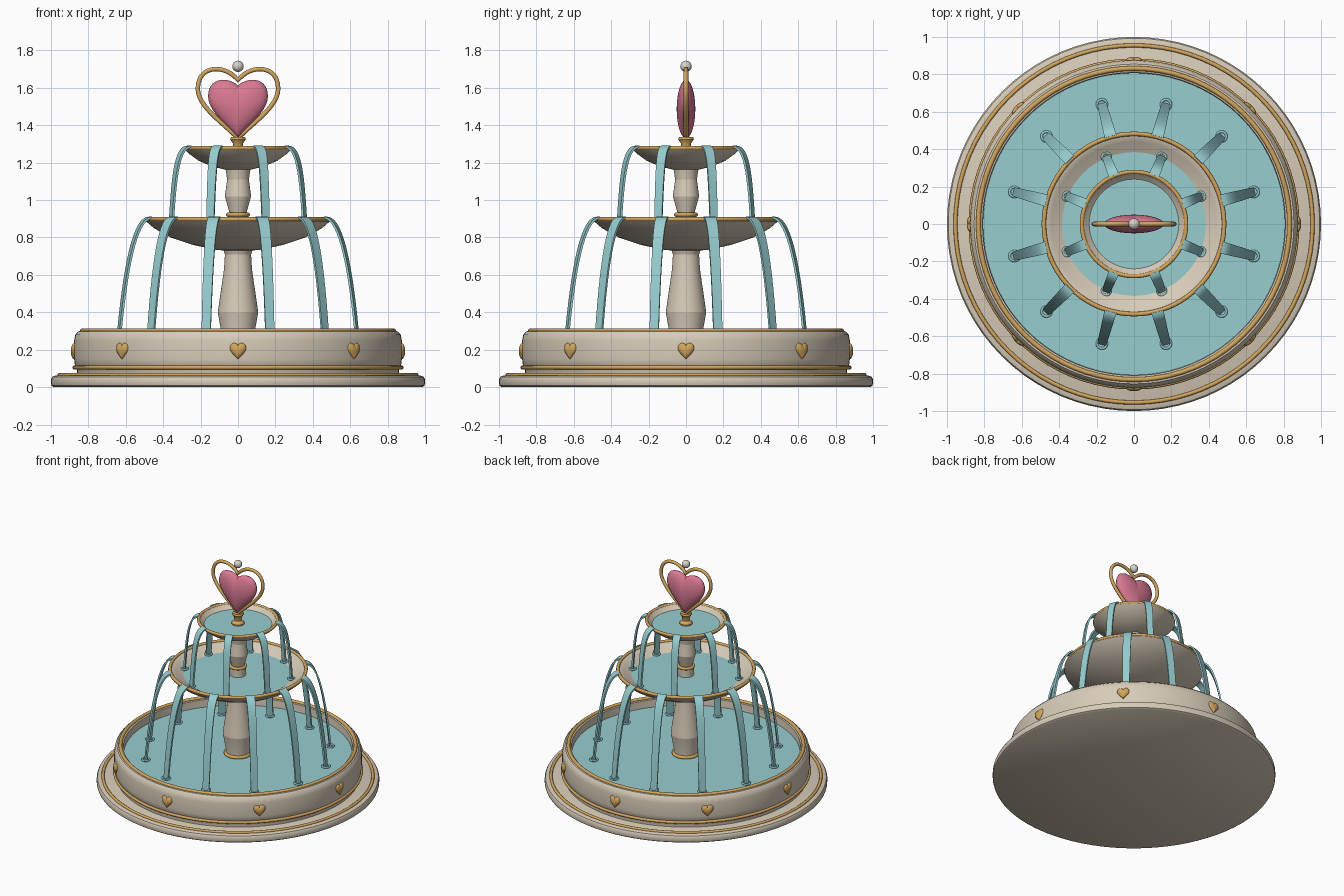
import bpy, bmesh, math
from mathutils import Vector, Matrix
from mathutils.geometry import interpolate_bezier

cube = bpy.data.objects.get("Cube")
if cube:
    bpy.data.objects.remove(cube, do_unlink=True)


def material(name, rgb):
    m = bpy.data.materials.new(name)
    m.use_nodes = True
    m.diffuse_color = (*rgb, 1)
    m.node_tree.nodes["Principled BSDF"].inputs["Base Color"].default_value = (*rgb, 1)
    return m


STONE = material("cream stone", (0.68, 0.60, 0.48))
GOLD = material("warm gold", (0.65, 0.38, 0.11))
WATER = material("pale water", (0.31, 0.61, 0.63))
PINK = material("rose pink", (0.70, 0.19, 0.29))
PEARL = material("pearl", (0.70, 0.66, 0.60))


def finish(obj, mat, angle=40):
    obj.data.materials.append(mat)
    bpy.ops.object.select_all(action='DESELECT')
    obj.select_set(True)
    bpy.context.view_layer.objects.active = obj
    bpy.ops.object.shade_smooth_by_angle(angle=math.radians(angle))
    return obj


def from_bmesh(name, bm, mat, angle=40):
    bmesh.ops.recalc_face_normals(bm, faces=bm.faces)
    mesh = bpy.data.meshes.new(name)
    bm.to_mesh(mesh)
    bm.free()
    obj = bpy.data.objects.new(name, mesh)
    bpy.context.collection.objects.link(obj)
    return finish(obj, mat, angle)


def lathe(name, profile, mat, angle=40, steps=80):
    """Spin (radius, height) points around the vertical axis."""
    bm = bmesh.new()
    verts = [bm.verts.new((r, 0, z)) for r, z in profile]
    edges = [bm.edges.new(pair) for pair in zip(verts, verts[1:])]
    bmesh.ops.spin(bm, geom=verts + edges, cent=(0, 0, 0), axis=(0, 0, 1),
                   angle=math.tau, steps=steps, use_merge=True)
    bmesh.ops.remove_doubles(bm, verts=bm.verts, dist=0.0001)
    return from_bmesh(name, bm, mat, angle)


def ring(name, radius, z, thick, mat, x=0, y=0, segments=80):
    bpy.ops.mesh.primitive_torus_add(location=(x, y, z), major_radius=radius,
                                     minor_radius=thick, major_segments=segments,
                                     minor_segments=10)
    bpy.context.object.name = name
    return finish(bpy.context.object, mat, 60)


def heart_outline(w, dip, crown, mid, tip):
    """Closed heart in (x, z), starting at the notch."""
    drop = mid - tip
    upper = interpolate_bezier((0, dip), (w * 0.3, crown), (w, crown), (w, mid), 14)
    lower = interpolate_bezier((w, mid), (w, mid - drop * 0.36),
                               (w * 0.35, tip + drop * 0.3), (0, tip), 14)
    half = [Vector((p[0], p[1])) for p in upper + lower[1:]]
    return half + [Vector((-p.x, p.y)) for p in half[-2:0:-1]]


def puffy_heart(name, outline, depth, mat, turn=0, out=0):
    """Heart swollen front and back, optionally placed around the axis."""
    zs = [p.y for p in outline]
    center = Vector((0, (max(zs) + min(zs)) / 2))
    bm = bmesh.new()
    layers = 12
    rows = []
    for i in range(1, layers):
        a = math.pi * (i / layers - 0.5)
        pts = [center + (p - center) * math.cos(a) for p in outline]
        rows.append([bm.verts.new((p.x, math.sin(a) * depth, p.y)) for p in pts])
    n = len(outline)
    for a, b in zip(rows, rows[1:]):
        for j in range(n):
            k = (j + 1) % n
            bm.faces.new((a[j], a[k], b[k], b[j]))
    for row, side in ((rows[0], -1), (rows[-1], 1)):
        pole = bm.verts.new((0, side * depth, center.y))
        for j in range(n):
            bm.faces.new((row[j], row[(j + 1) % n], pole))
    bm.transform(Matrix.Rotation(turn, 4, 'Z') @ Matrix.Translation((0, -out, 0)))
    return from_bmesh(name, bm, mat, 60)


def water_stream(name, path, w0, w1, turn):
    """Flat ribbon of falling water along a (radius, height) arc."""
    pts = [Vector(p) for p in interpolate_bezier(*[(r, 0, z) for r, z in path], 18)]
    bm = bmesh.new()
    rows = []
    for i, p in enumerate(pts):
        along = (pts[min(i + 1, len(pts) - 1)] - pts[max(i - 1, 0)]).normalized()
        normal = Vector((-along.z, 0, along.x)) * 0.006
        w = (w0 + (w1 - w0) * i / (len(pts) - 1)) / 2
        side = Vector((0, w, 0))
        rows.append([bm.verts.new(v) for v in
                     (p + normal + side, p + normal - side,
                      p - normal - side, p - normal + side)])
    for a, b in zip(rows, rows[1:]):
        for j in range(4):
            k = (j + 1) % 4
            bm.faces.new((a[j], a[k], b[k], b[j]))
    bm.faces.new(rows[0])
    bm.faces.new(rows[-1])
    bm.transform(Matrix.Rotation(turn, 4, 'Z'))
    return from_bmesh(name, bm, WATER)


def stream_circle(label, count, path, w0, w1, ripple):
    r, z = path[-1]
    for i in range(count):
        a = math.tau * (i + 0.5) / count
        water_stream(f"{label}_stream_{i + 1}", path, w0, w1, a)
        ring(f"{label}_ripple_{i + 1}", ripple, z + 0.005, 0.007, WATER,
             r * math.cos(a), r * math.sin(a), 20)


# Round plinth and basin
lathe("plinth", [(0, 0), (0.985, 0), (0.997, 0.008), (1, 0.02), (1, 0.042),
                 (0.993, 0.055), (0.975, 0.062), (0, 0.062)], STONE)
ring("plinth_trim", 0.955, 0.064, 0.011, GOLD)
lathe("basin", [(0, 0.06), (0.86, 0.06), (0.86, 0.10), (0.872, 0.115),
                (0.876, 0.15), (0.876, 0.25), (0.87, 0.28), (0.855, 0.298),
                (0.83, 0.302), (0.81, 0.295), (0.805, 0.2), (0, 0.2)], STONE)
ring("basin_foot_trim", 0.874, 0.105, 0.011, GOLD)
ring("basin_rim_trim", 0.832, 0.301, 0.013, GOLD)
lathe("basin_water", [(0.807, 0.21), (0.807, 0.238), (0, 0.238)], WATER)

# Gold hearts around the basin wall
badge = heart_outline(0.043, 0.226, 0.241, 0.208, 0.148)
for i in range(8):
    puffy_heart(f"basin_heart_{i + 1}", badge, 0.02, GOLD, math.tau * i / 8, 0.874)

# Lower column and middle bowl
lathe("lower_column", [(0, 0.2), (0.085, 0.2), (0.085, 0.27), (0.108, 0.4),
                       (0.075, 0.63), (0.07, 0.71), (0.085, 0.75), (0, 0.75)],
      STONE, 14)
ring("lower_column_trim", 0.088, 0.245, 0.013, GOLD)
lathe("middle_bowl", [(0, 0.73), (0.11, 0.732), (0.24, 0.76), (0.36, 0.80),
                      (0.45, 0.85), (0.49, 0.885), (0.485, 0.897), (0.468, 0.897),
                      (0.44, 0.88), (0.38, 0.848), (0.34, 0.83), (0, 0.83)], STONE)
ring("middle_bowl_trim", 0.482, 0.897, 0.012, GOLD)
lathe("middle_water", [(0.37, 0.84), (0.384, 0.853), (0, 0.853)], WATER)

# Upper column and top bowl
lathe("upper_column", [(0, 0.84), (0.055, 0.84), (0.055, 0.915), (0.045, 0.93),
                       (0.07, 1.02), (0.058, 1.11), (0.064, 1.15),
                       (0.07, 1.18), (0, 1.18)], STONE, 14)
ring("upper_column_trim", 0.053, 0.922, 0.011, GOLD)
lathe("top_bowl", [(0, 1.16), (0.065, 1.162), (0.14, 1.18), (0.21, 1.21),
                   (0.265, 1.25), (0.285, 1.27), (0.282, 1.28), (0.268, 1.28),
                   (0.235, 1.245), (0.2, 1.225), (0, 1.225)], STONE)
ring("top_bowl_trim", 0.279, 1.279, 0.011, GOLD)
lathe("top_water", [(0.23, 1.235), (0.24, 1.25), (0, 1.25)], WATER)

# Falling water
stream_circle("lower", 12, [(0.485, 0.905), (0.56, 0.905), (0.62, 0.70), (0.662, 0.238)],
              0.065, 0.048, 0.026)
stream_circle("upper", 8, [(0.28, 1.285), (0.36, 1.285), (0.37, 1.10), (0.388, 0.855)],
              0.056, 0.042, 0.022)

# Heart finial in its gold socket and wire frame
lathe("finial_socket", [(0, 1.23), (0.045, 1.23), (0.045, 1.26), (0.026, 1.28),
                        (0.028, 1.305), (0.042, 1.325), (0.038, 1.338), (0, 1.338)],
      GOLD)
puffy_heart("finial_heart", heart_outline(0.16, 1.612, 1.66, 1.556, 1.33), 0.05, PINK)

curve = bpy.data.curves.new("finial_wire", 'CURVE')
curve.dimensions = '3D'
curve.bevel_depth = 0.0125
curve.bevel_resolution = 3
frame = heart_outline(0.215, 1.64, 1.727, 1.595, 1.33)
spline = curve.splines.new('POLY')
spline.points.add(len(frame) - 1)
for point, p in zip(spline.points, frame):
    point.co = (p.x, 0, p.y, 1)
spline.use_cyclic_u = True
spline.use_smooth = True
curve.materials.append(GOLD)
bpy.context.collection.objects.link(bpy.data.objects.new("finial_wire", curve))

# Pearl on top
bpy.ops.mesh.primitive_uv_sphere_add(segments=24, ring_count=16, radius=0.03,
                                     location=(0, 0, 1.715))
bpy.context.object.name = "top_pearl"
finish(bpy.context.object, PEARL, 60)
